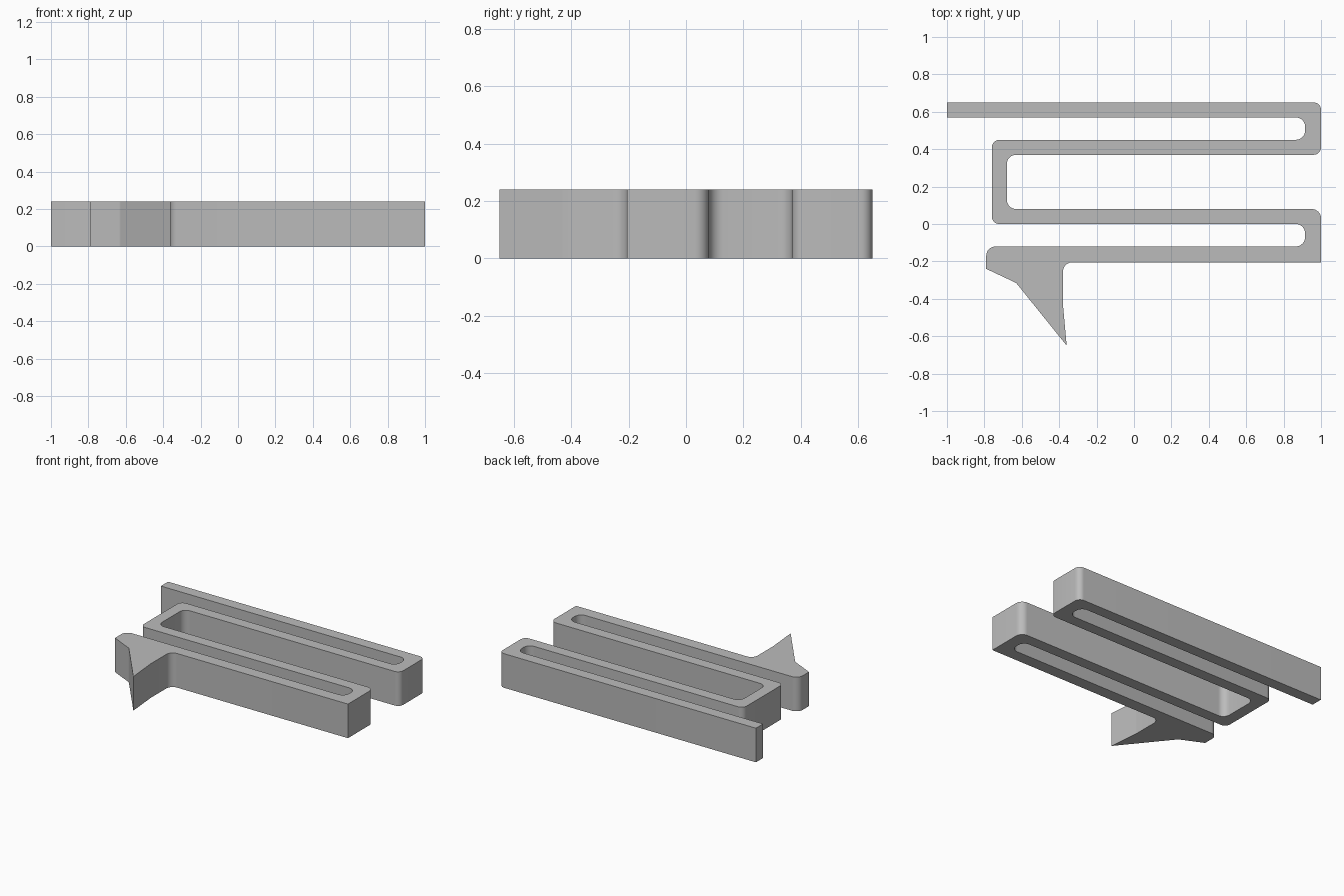
import bpy, bmesh
from mathutils import Vector

cube = bpy.data.objects.get("Cube")
if cube:
    bpy.data.objects.remove(cube)

HEIGHT = 0.24
ROUND = 0.05

# Outline corners of the folded strip: x, y, fillet radius
corners = [
    (-1, 0.65, 0), (-1, 0.57, 0),
    (0.915, 0.57, ROUND), (0.915, 0.45, ROUND),
    (-0.76, 0.45, 0.04), (-0.76, 0, 0.04),
    (0.915, 0, ROUND), (0.915, -0.12, ROUND),
    (-0.79, -0.12, ROUND), (-0.79, -0.24, 0),
    (-0.63, -0.315, 0.03), (-0.36, -0.65, 0),
    (-0.38, -0.43, 0.06), (-0.38, -0.205, ROUND),
    (1, -0.205, 0), (1, 0.08, ROUND),
    (-0.68, 0.08, ROUND), (-0.68, 0.37, ROUND),
    (1, 0.37, 0.04), (1, 0.65, 0.04),
]


def fillet(before, corner, after, radius, steps=8):
    """Points of a circular arc that rounds one corner."""
    if radius == 0:
        return [corner]
    a = (before - corner).normalized()
    b = (after - corner).normalized()
    half = a.angle(b) / 2
    middle = (a + b).normalized()
    from math import sin, tan
    start = corner + a * (radius / tan(half))
    end = corner + b * (radius / tan(half))
    center = corner + middle * (radius / sin(half))
    u, v = start - center, end - center
    sweep = u.angle(v)
    return [center + (u * sin((1 - i / steps) * sweep) + v * sin(i / steps * sweep)) / sin(sweep)
            for i in range(steps + 1)]


points = [Vector((x, y)) for x, y, r in corners]
outline = []
for i, (x, y, radius) in enumerate(corners):
    outline += fillet(points[i - 1], points[i], points[(i + 1) % len(points)], radius)

# Extrude the outline into a solid strip
bm = bmesh.new()
base = bm.faces.new([bm.verts.new((p.x, p.y, 0)) for p in outline])
top = bmesh.ops.extrude_face_region(bm, geom=[base], use_keep_orig=True)["geom"]
bmesh.ops.translate(bm, vec=(0, 0, HEIGHT), verts=[g for g in top if isinstance(g, bmesh.types.BMVert)])
bmesh.ops.recalc_face_normals(bm, faces=bm.faces)
bmesh.ops.triangulate(bm, faces=[f for f in bm.faces if len(f.verts) > 4])
mesh = bpy.data.meshes.new("folded_strip")
bm.to_mesh(mesh)
bm.free()
strip = bpy.data.objects.new("folded_strip", mesh)
bpy.context.collection.objects.link(strip)

# Plain grey colour
grey = bpy.data.materials.new("grey")
grey.use_nodes = True
color = (0.5, 0.5, 0.5, 1)
grey.diffuse_color = color
grey.node_tree.nodes["Principled BSDF"].inputs["Base Color"].default_value = color
mesh.materials.append(grey)

# Smooth fillets, sharp edges
bpy.context.view_layer.objects.active = strip
strip.select_set(True)
bpy.ops.object.shade_smooth_by_angle(angle=0.5)
